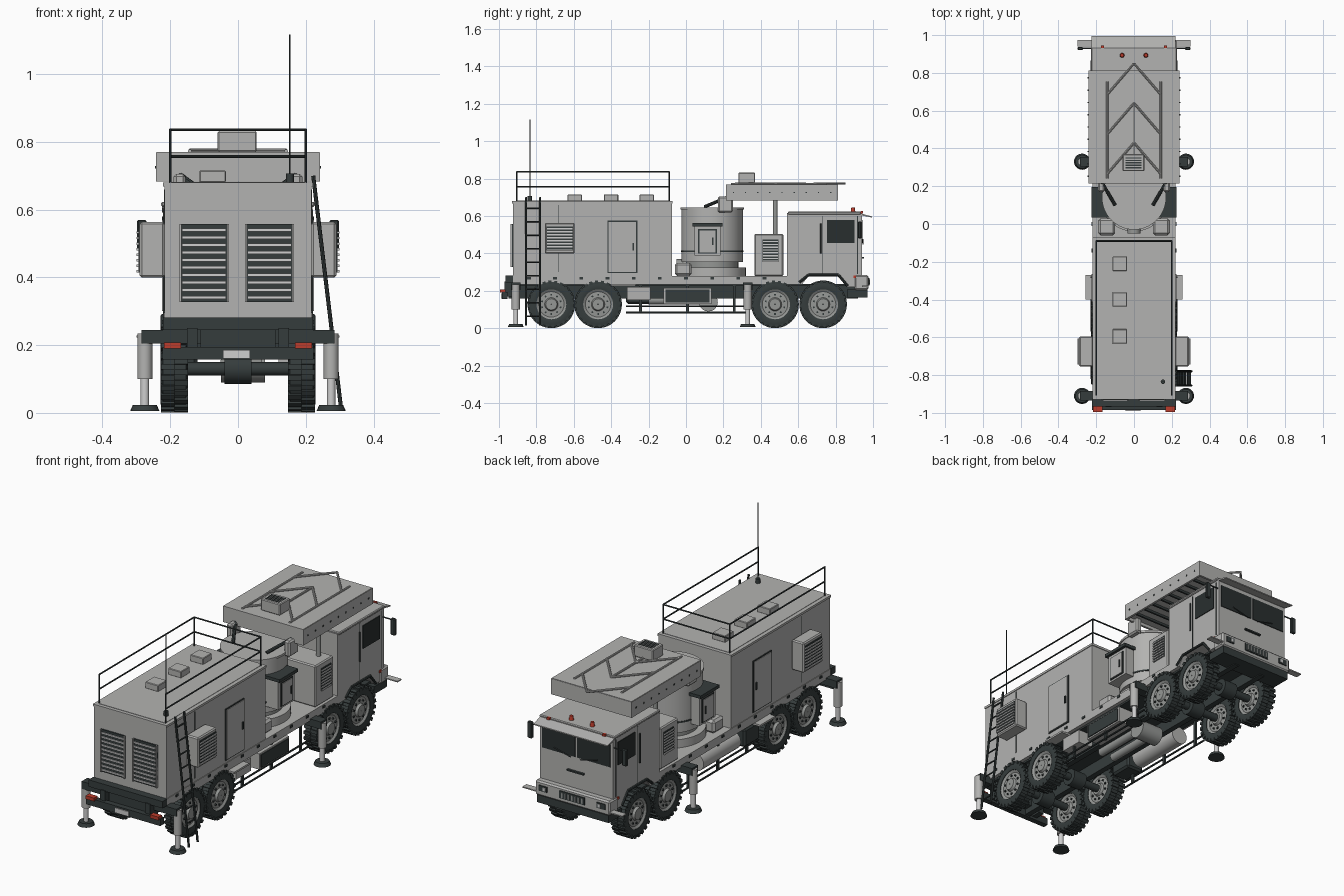
import bpy, bmesh, math
from mathutils import Vector, Matrix

if "Cube" in bpy.data.objects:
    bpy.data.objects.remove(bpy.data.objects["Cube"])


def material(name, r, g, b):
    m = bpy.data.materials.new(name)
    m.diffuse_color = (r, g, b, 1)
    m.use_nodes = True
    m.node_tree.nodes["Principled BSDF"].inputs["Base Color"].default_value = m.diffuse_color
    return m


BODY = material("body grey", .45, .45, .44)
PALE = material("pale grey", .62, .62, .62)
HUB = material("hub grey", .30, .31, .30)
DARK = material("dark slate", .036, .046, .046)
GLASS = material("dark glass", .022, .028, .028)
RED = material("lamp red", .50, .045, .025)


def finish(name, bm, mat):
    bmesh.ops.recalc_face_normals(bm, faces=bm.faces)
    me = bpy.data.meshes.new(name)
    bm.to_mesh(me)
    bm.free()
    me.materials.append(mat)
    ob = bpy.data.objects.new(name, me)
    bpy.context.collection.objects.link(ob)
    return ob


def box(name, x, y, z, mat, bevel=0):
    bm = bmesh.new()
    c = Vector([(a[0] + a[1]) / 2 for a in (x, y, z)])
    d = [abs(a[1] - a[0]) for a in (x, y, z)]
    bmesh.ops.create_cube(bm, size=1, matrix=Matrix.Translation(c) @ Matrix.Diagonal((*d, 1)))
    if bevel:
        bmesh.ops.bevel(bm, geom=bm.edges[:], offset=bevel, segments=1, affect='EDGES')
    return finish(name, bm, mat)


def rod(name, p, q, r, mat, n=8, r2=None):
    p, q = Vector(p), Vector(q)
    d = q - p
    bm = bmesh.new()
    m = Matrix.Translation((p + q) / 2) @ d.to_track_quat('Z', 'Y').to_matrix().to_4x4()
    bmesh.ops.create_cone(bm, cap_ends=True, segments=n, radius1=r, radius2=r if r2 is None else r2,
                          depth=d.length, matrix=m)
    return finish(name, bm, mat)


def prism(name, pts, x0, x1, mat):
    # extrude a side profile of (y, z) points across x
    bm = bmesh.new()
    f = bm.faces.new([bm.verts.new((x0, y, z)) for y, z in pts])
    r = bmesh.ops.extrude_face_region(bm, geom=[f])
    bmesh.ops.translate(bm, vec=(x1 - x0, 0, 0), verts=[v for v in r['geom'] if isinstance(v, bmesh.types.BMVert)])
    return finish(name, bm, mat)


def lathe_x(name, prof, mat, n=32):
    # closed ring profile of (x, radius) points spun about x
    bm = bmesh.new()
    rings = [[bm.verts.new((x, r * math.cos(2 * math.pi * i / n), r * math.sin(2 * math.pi * i / n)))
              for i in range(n)] for x, r in prof]
    for a, b in zip(rings, rings[1:] + rings[:1]):
        for i in range(n):
            j = (i + 1) % n
            bm.faces.new((a[i], a[j], b[j], b[i]))
    return finish(name, bm, mat)


def side_louvre(name, s, x, y, z, n):
    box(name + "_back", (s * x, s * (x + .004)), y, z, DARK)
    h = (z[1] - z[0]) / n
    for i in range(n):
        box(name + "_slat", (s * x, s * (x + .009)), y, (z[0] + i * h, z[0] + (i + .45) * h), PALE)


def side_door(name, s, x, y, z):
    box(name + "_frame", (s * x, s * (x + .004)), y, z, DARK)
    box(name, (s * x, s * (x + .007)), (y[0] + .006, y[1] - .006), (z[0] + .006, z[1] - .006), BODY)
    box(name + "_handle", (s * x, s * (x + .012)), (y[1] - .025, y[1] - .017),
        ((z[0] + z[1]) / 2 - .02, (z[0] + z[1]) / 2 + .02), DARK)


# wheels: tyre, tread blocks, dished hub, bolts
def wheel(s, y):
    parts = [lathe_x("tyre", [(-.036, .08), (-.041, .1), (-.034, .12), (.034, .12), (.041, .1), (.036, .08)], DARK),
             lathe_x("hub", [(-.037, .086), (-.025, .068), (-.027, .036), (-.04, .03), (-.04, .002),
                             (.04, .002), (.04, .03), (.027, .036), (.025, .068), (.037, .086)], HUB)]
    bm = bmesh.new()
    for i in range(24):
        for k in (-1, 1):
            m = Matrix.Rotation(2 * math.pi * (i + k * .25) / 24, 4, 'X') @ Matrix.Translation((k * .02, 0, .118))
            bmesh.ops.create_cube(bm, size=1, matrix=m @ Matrix.Diagonal((.04, .017, .018, 1)))
    parts.append(finish("tread", bm, DARK))
    bm = bmesh.new()
    for i in range(10):
        m = Matrix.Rotation(math.pi * i / 5, 4, 'X') @ Matrix.Translation((0, 0, .052))
        bmesh.ops.create_cube(bm, size=1, matrix=m @ Matrix.Diagonal((.064, .009, .009, 1)))
    parts.append(finish("wheel_bolts", bm, DARK))
    for p in parts:
        p.location = (s * .188, y, .128)


for y in (-.72, -.47, .476, .733):
    for s in (-1, 1):
        wheel(s, y)
    rod("axle", (-.16, y, .13), (.16, y, .13), .02, DARK, 12)
    rod("differential", (-.04, y, .13), (.04, y, .13), .045, DARK, 16)

# chassis and deck
box("deck", (-.22, .22), (-.925, .54), (.235, .28), BODY)
box("deck_underside", (-.2, .2), (-.92, .9), (.225, .236), DARK)
for s in (-1, 1):
    box("frame_rail", (s * .07, s * .1), (-.95, .92), (.16, .23), DARK)
    for z in (.085, .118):
        rod("side_guard", (s * .2, -.32, z), (s * .2, .32, z), .005, DARK)
    for y in (-.25, 0, .25):
        box("guard_bracket", (s * .19, s * .2), (y, y + .015), (.08, .23), DARK)
    box("door_step", (s * .2, s * .257), (-.4, -.27), (.225, .235), BODY)
    for i in range(10):
        box("deck_latch", (s * .22, s * .224), (-.85 + i * .14, -.83 + i * .14), (.262, .274), DARK)
box("locker", (.12, .212), (-.12, .135), (.13, .215), BODY)
box("locker_panel", (.212, .217), (-.11, .125), (.138, .207), DARK)
box("small_locker", (.12, .21), (-.315, -.19), (.15, .222), BODY)
box("battery_box", (-.22, -.12), (-.32, -.19), (.13, .23), DARK, .01)
rod("air_tank", (-.17, -.16, .175), (-.17, .16, .175), .048, BODY, 20)
for x in (-.03, .05):
    rod("exhaust_pipe", (x, -.2, .15), (x, .1, .15), .022, HUB, 14)
rod("silencer", (-.05, .12, .14), (.08, .12, .14), .05, HUB, 20)

# rear beams, lamps and plate
box("rear_beam", (-.222, .222), (-.965, -.925), (.245, .282), DARK)
box("rear_crossmember", (-.11, .11), (-.95, -.9), (.19, .245), DARK)
box("rear_bumper", (-.223, .223), (-.985, -.955), (.157, .195), DARK)
box("rear_plate", (-.045, .035), (-.99, -.985), (.16, .186), PALE)
for s in (-1, 1):
    box("bumper_arm", (s * .12, s * .15), (-.97, -.9), (.17, .25), DARK)
    box("tail_lamp", (s * .168, s * .218), (-.995, -.965), (.19, .208), RED)

# outriggers
for y in (-.91, .33):
    for s in (-1, 1):
        x = s * .275
        box("outrigger_arm", (s * .1, s * .285), (y - .025, y + .025), (.205, .245), DARK)
        rod("outrigger_leg", (x, y, .1), (x, y, .235), .022, BODY, 16)
        rod("outrigger_piston", (x, y, .02), (x, y, .1), .013, PALE, 12)
        rod("outrigger_foot", (x, y, .006), (x, y, .024), .043, DARK, 20, .035)

# equipment shelter
box("shelter", (-.217, .217), (-.925, -.075), (.28, .672), BODY)
box("shelter_roof_rim", (-.221, .221), (-.929, -.071), (.668, .68), BODY)
box("shelter_roof", (-.2, .2), (-.91, -.09), (.67, .682), BODY)
for y in (-.21, -.4, -.595):
    box("roof_hatch", (-.114, -.036), (y - .038, y + .038), (.68, .716), BODY, .003)
for s in (-1, 1):
    side_door("shelter_door", s, .217, (-.42, -.26), (.295, .575))
    box("air_unit", (s * .217, s * .29), (-.755, -.595), (.4, .563), BODY, .006)
    side_louvre("air_grille", s, .29, (-.745, -.605), (.415, .545), 8)
    box("panel_seam", (s * .217, s * .219), (-.683, -.679), (.3, .66), DARK)
for x0, x1 in ((-.173, -.027), (.02, .166)):
    box("rear_grille_back", (x0, x1), (-.931, -.925), (.328, .558), DARK)
    for i in range(10):
        z = .336 + i * .0222
        box("rear_grille_slat", (x0 + .008, x1 - .008), (-.937, -.93), (z, z + .009), PALE)
    for x in (x0, x1 - .006):
        box("rear_grille_side", (x, x + .006), (-.937, -.925), (.328, .558), BODY)

# roof railing, open at the back
for z in (.757, .836):
    for s in (-1, 1):
        rod("side_rail", (s * .2, -.905, z), (s * .2, -.09, z), .004, DARK)
    rod("cross_rail", (-.2, -.09, z), (.2, -.09, z), .004, DARK)
for s in (-1, 1):
    for y in (-.905, -.09):
        rod("rail_post", (s * .2, y, .67), (s * .2, y, .838), .004, DARK)
rod("whip_base", (.153, -.835, .68), (.153, -.835, .706), .012, DARK, 12)
rod("whip_antenna", (.153, -.835, .7), (.153, -.835, 1.117), .0025, DARK, 6)

# ladder
for y in (-.855, -.78):
    rod("ladder_stile", (.304, y, .015), (.222, y, .7), .006, DARK)
for i in range(9):
    t = (i + .7) / 9.5
    rod("ladder_rung", (.304 - .082 * t, -.855, .015 + .685 * t), (.304 - .082 * t, -.78, .015 + .685 * t), .004, DARK)

# turntable drum with side cabinets
rod("turntable_base", (0, .14, .28), (0, .14, .325), .18, BODY, 40)
rod("turntable_neck", (0, .14, .32), (0, .14, .365), .14, HUB, 40)
rod("drum", (0, .14, .355), (0, .14, .638), .165, BODY, 48)
rod("drum_cap", (0, .14, .635), (0, .14, .647), .17, BODY, 48)
rod("drum_band", (0, .14, .408), (0, .14, .416), .168, DARK, 48)
rod("drive_motor", (0, -.05, .335), (0, .05, .335), .035, HUB, 16)
for s in (-1, 1):
    box("drive_gearbox", (s * .1, s * .19), (-.06, .03), (.28, .35), BODY, .012)
    box("drum_cabinet", (s * .1, s * .21), (.045, .185), (.39, .545), BODY)
    box("cabinet_lid", (s * .1, s * .225), (.035, .195), (.545, .562), DARK)
    side_door("cabinet_door", s, .21, (.065, .165), (.4, .53))
    box("lift_bracket", (s * .155, s * .19), (.17, .25), (.62, .705), BODY, .008)
    rod("lift_ram", (s * .1, .1, .65), (s * .17, .22, .7), .009, DARK)

# generator cabinet and support post
box("generator", (-.21, .21), (.365, .52), (.28, .505), BODY, .006)
for s in (-1, 1):
    side_louvre("generator_grille", s, .21, (.41, .495), (.355, .475), 8)
    rod("support_post", (s * .15, .477, .5), (s * .15, .477, .685), .012, HUB, 12)

# folded antenna panel with braces
box("antenna_panel", (-.24, .24), (.215, .81), (.7, .77), BODY)
for s in (-1, 1):
    box("panel_side", (s * .23, s * .242), (.215, .812), (.683, .768), BODY)
    rod("panel_rail", (s * .142, .24, .772), (s * .142, .755, .772), .006, BODY)
    for y in (.85, .64, .43):
        rod("panel_brace", (0, y, .774), (s * .142, y - .165, .774), .006, BODY)
    for i in range(9):
        box("panel_bolt", (s * .242, s * .245), (.25 + i * .065, .257 + i * .065), (.722, .729), DARK)
for y in (.215, .8):
    box("panel_end", (-.24, .24), (y, y + .012), (.683, .768), BODY)
for i in range(8):
    box("panel_rib", (-.23, .23), (.28 + i * .065, .29 + i * .065), (.688, .701), DARK)
rod("centre_brace", (0, .3, .774), (0, .64, .774), .006, BODY)
box("panel_unit", (-.06, .055), (.28, .37), (.77, .832), BODY, .004)
for i in range(5):
    box("unit_slot", (-.045, .04), (.295 + i * .013, .301 + i * .013), (.832, .834), DARK)

# cab
prism("cab", [(.54, .235), (.54, .615), (.925, .615), (.94, .6), (.94, .22), (.86, .22), (.81, .285),
              (.66, .285), (.62, .235)], -.22, .22, BODY)
box("cab_roof", (-.227, .227), (.545, .935), (.608, .623), BODY, .004)
prism("sun_visor", [(.93, .605), (.995, .592), (.995, .598), (.93, .615)], -.225, .22, BODY)
for s in (-1, 1):
    box("side_window", (s * .22, s * .224), (.754, .9), (.455, .58), GLASS)
    box("windscreen", (s * .006, s * .205), (.94, .944), (.455, .578), GLASS)
    rod("wiper", (s * .03, .947, .45), (s * .13, .947, .475), .003, DARK, 6)
    for y in (.727, .915):
        box("cab_door_seam", (s * .22, s * .222), (y, y + .004), (.29, .6), DARK)
    rod("grab_handle", (s * .228, .72, .4), (s * .228, .72, .56), .004, DARK, 6)
    box("marker_lamp", (s * .22, s * .226), (.895, .91), (.27, .283), RED)
    for a, b in (((.605, .245), (.655, .285)), ((.655, .285), (.815, .285)), ((.815, .285), (.865, .225))):
        rod("arch_trim", (s * .222, *a), (s * .222, *b), .007, DARK)
    rod("mirror_arm", (s * .22, .93, .56), (s * .285, .93, .56), .004, DARK, 6)
    box("mirror", (s * .27, s * .298), (.92, .938), (.48, .57), DARK, .004)
    box("headlamp", (s * .15, s * .2), (.975, .98), (.235, .265), DARK)
    box("headlamp_lens", (s * .157, s * .173), (.98, .983), (.241, .259), PALE)
    box("front_step", (s * .22, s * .3), (.94, .975), (.222, .228), BODY)
    rod("beacon", (s * .063, .893, .62), (s * .063, .893, .646), .013, RED, 14, .009)
    box("roof_marker", (s * .158, s * .176), (.932, .945), (.614, .626), RED)
box("front_handle", (-.05, .05), (.94, .952), (.372, .38), DARK)
box("front_bumper", (-.225, .225), (.9, .975), (.205, .285), BODY, .008)
box("bumper_lip", (-.215, .215), (.86, .97), (.165, .206), DARK)
box("front_grille", (-.075, .075), (.975, .98), (.228, .268), DARK)
for i in range(7):
    box("grille_bar", (-.066 + i * .02, -.058 + i * .02), (.98, .983), (.234, .262), HUB)

# smooth the round parts, keep edges sharp
bpy.ops.object.select_all(action='SELECT')
bpy.context.view_layer.objects.active = bpy.data.objects["deck"]
bpy.ops.object.shade_smooth_by_angle(angle=math.radians(35))
